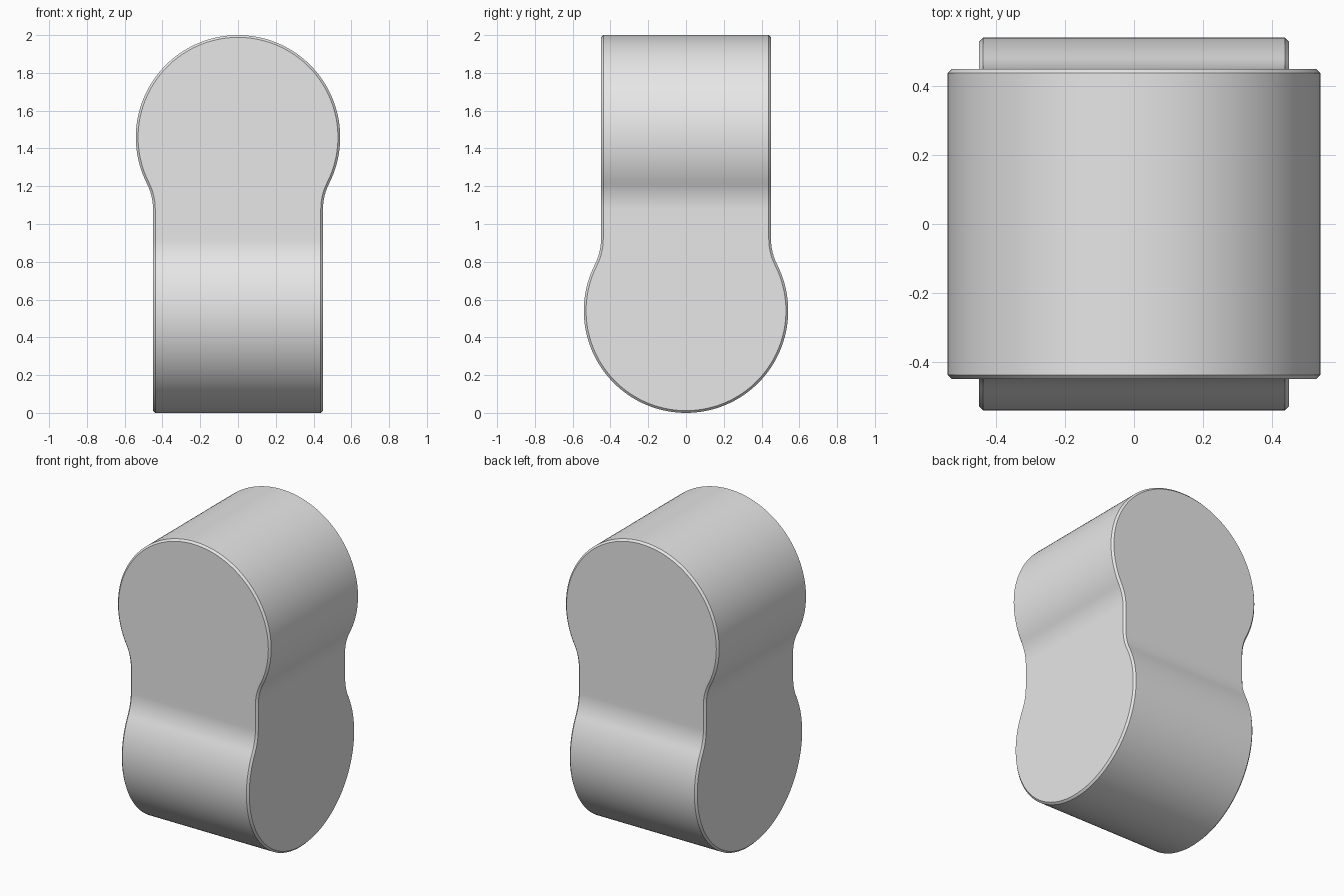
import bpy
import bmesh
from math import sin, cos, pi, atan2, sqrt

cube = bpy.data.objects.get("Cube")
if cube:
    bpy.data.objects.remove(cube, do_unlink=True)

RADIUS = 0.541          # rounded lobe
HALF = 0.45             # half width of the neck and half length of a lobe
FILLET = 0.3            # blend between neck and lobe
CHAMFER = 0.012
CENTRE_Z = 2 - RADIUS
FILLET_X = HALF + FILLET
FILLET_Z = CENTRE_Z - sqrt((RADIUS + FILLET) ** 2 - FILLET_X ** 2)


def outline(inset):
    """Lobe outline in x and z, from the right of the neck over the top to the left."""
    pts = [(HALF - inset, 1.0)]
    blend = atan2(CENTRE_Z - FILLET_Z, FILLET_X)
    for i in range(13):
        a = pi - blend * i / 12
        r = FILLET + inset
        pts.append((FILLET_X + r * cos(a), FILLET_Z + r * sin(a)))
    steps = 96
    for i in range(1, steps):
        a = -blend + (pi + 2 * blend) * i / steps
        r = RADIUS - inset
        pts.append((r * cos(a), CENTRE_Z + r * sin(a)))
    return pts + [(-x, z) for x, z in reversed(pts[:14])]


def add_lobe(bm, place):
    """Chamfered extrusion of the outline, open at mid height."""
    rings = [(CHAMFER, -HALF), (0, CHAMFER - HALF), (0, HALF - CHAMFER), (CHAMFER, HALF)]
    rows = [[bm.verts.new(place(x, y, z)) for x, z in outline(inset)] for inset, y in rings]
    for a, b in zip(rows, rows[1:]):
        for i in range(len(a) - 1):
            bm.faces.new((a[i], a[i + 1], b[i + 1], b[i]))
    bm.faces.new(rows[0])
    bm.faces.new(rows[-1][::-1])


# Upper lobe runs front to back, lower lobe is the same shape turned across it
bm = bmesh.new()
add_lobe(bm, lambda x, y, z: (x, y, z))
add_lobe(bm, lambda x, y, z: (y, x, 2 - z))
bmesh.ops.remove_doubles(bm, verts=bm.verts, dist=0.0001)
bmesh.ops.recalc_face_normals(bm, faces=bm.faces)
mesh = bpy.data.meshes.new("crossed_lobe_link")
bm.to_mesh(mesh)
bm.free()

# Plain grey
grey = bpy.data.materials.new("light grey")
grey.use_nodes = True
colour = (0.8, 0.8, 0.8, 1)
grey.diffuse_color = colour
grey.node_tree.nodes["Principled BSDF"].inputs["Base Color"].default_value = colour
mesh.materials.append(grey)

link = bpy.data.objects.new("crossed_lobe_link", mesh)
bpy.context.collection.objects.link(link)
bpy.ops.object.select_all(action="DESELECT")
link.select_set(True)
bpy.context.view_layer.objects.active = link
bpy.ops.object.shade_smooth_by_angle(angle=pi / 6)
